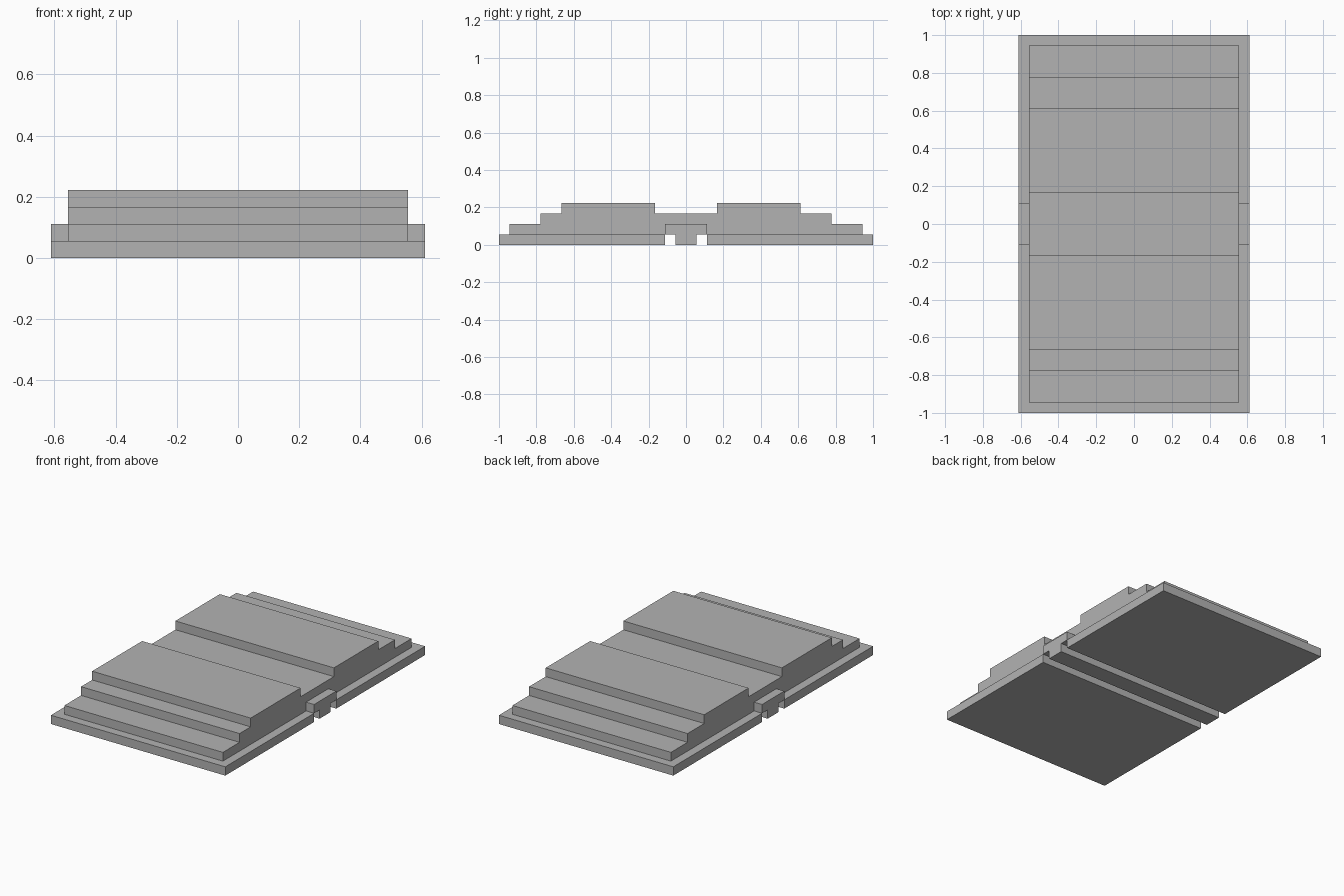
import bpy
import bmesh

if "Cube" in bpy.data.objects:
    bpy.data.objects.remove(bpy.data.objects["Cube"], do_unlink=True)

U = 1 / 18           # grid module: the model is 36 modules long
HALF_WIDTH = 11
BODY_HALF_WIDTH = 10

grey = bpy.data.materials.new("plain_grey")
grey.use_nodes = True
colour = (0.45, 0.45, 0.45, 1)
grey.diffuse_color = colour
grey.node_tree.nodes["Principled BSDF"].inputs["Base Color"].default_value = colour


def extrude_profile(name, profile, x0, x1):
    """Extrude a closed (y, z) outline from x0 to x1, all in modules."""
    bm = bmesh.new()
    face = bm.faces.new([bm.verts.new((x0 * U, y * U, z * U)) for y, z in profile])
    moved = bmesh.ops.extrude_face_region(bm, geom=[face])["geom"]
    verts = [v for v in moved if isinstance(v, bmesh.types.BMVert)]
    bmesh.ops.translate(bm, verts=verts, vec=((x1 - x0) * U, 0, 0))
    bmesh.ops.recalc_face_normals(bm, faces=bm.faces)
    mesh = bpy.data.meshes.new(name)
    bm.to_mesh(mesh)
    bm.free()
    mesh.materials.append(grey)
    obj = bpy.data.objects.new(name, mesh)
    bpy.context.collection.objects.link(obj)
    return obj


def block(name, y0, y1, z0, z1, x0=-HALF_WIDTH, x1=HALF_WIDTH):
    return extrude_profile(name, [(y0, z0), (y1, z0), (y1, z1), (y0, z1)], x0, x1)


# Base plates with the grooved gap between them
block("front_base_plate", -18, -2, 0, 1)
block("back_base_plate", 2, 18, 0, 1)
block("centre_rail", -1, 1, 0, 1)

# Stepped body with a shallow channel across the middle
steps = [(-17, 1), (-17, 2), (-14, 2), (-14, 3), (-12, 3), (-12, 4),
         (-3, 4), (-3, 3), (3, 3), (3, 4),
         (11, 4), (11, 3), (14, 3), (14, 2), (17, 2), (17, 1)]
extrude_profile("stepped_body", steps, -BODY_HALF_WIDTH, BODY_HALF_WIDTH)

# Lugs bridging the gap on each side
for side, s in (("left", 1), ("right", -1)):
    block(side + "_lug", -2, 2, 1, 2, s * BODY_HALF_WIDTH, s * HALF_WIDTH)
